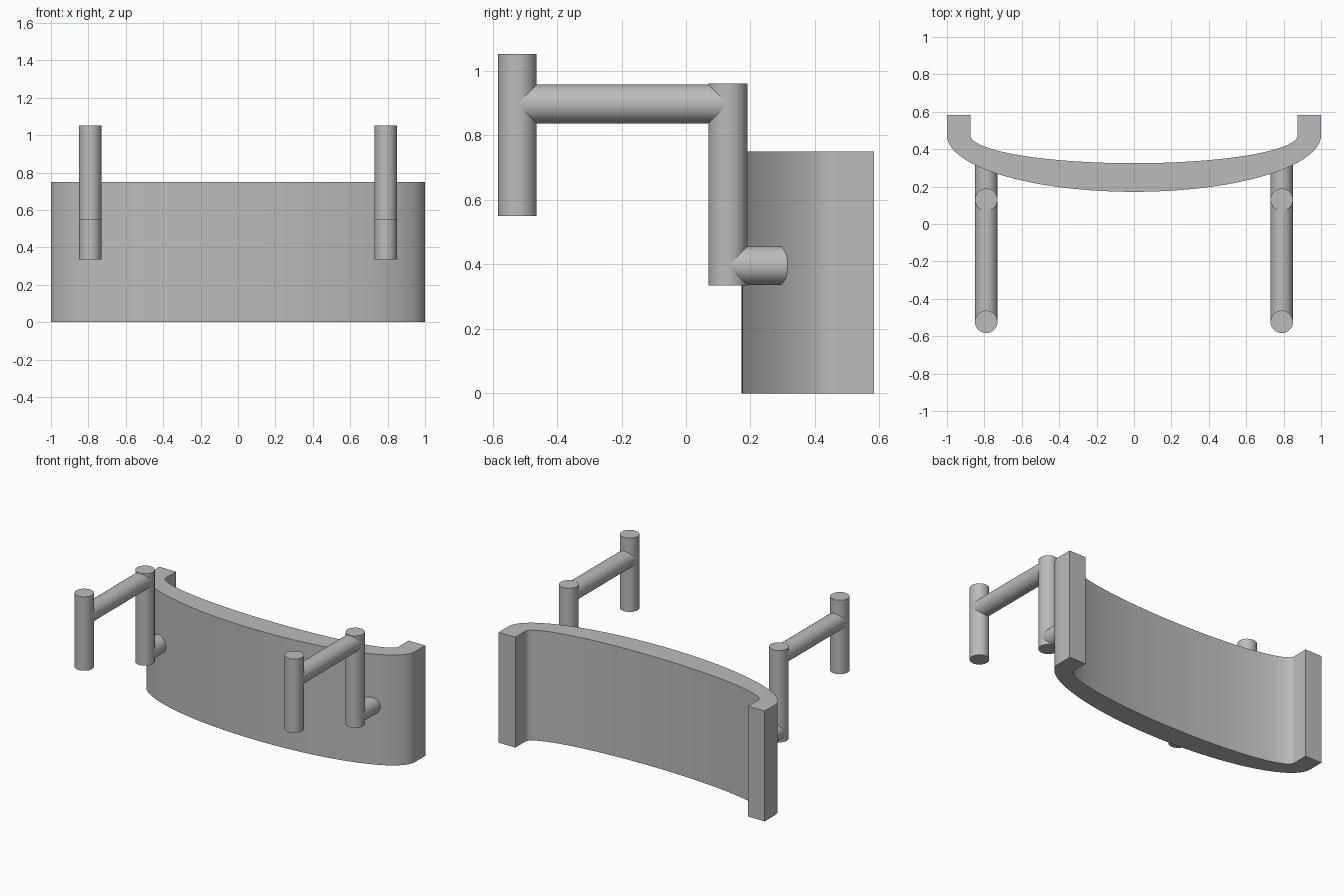
import bpy, bmesh
from math import pi, cos, sin, radians
from mathutils import Vector

cube = bpy.data.objects.get("Cube")
if cube:
    bpy.data.objects.remove(cube, do_unlink=True)

grey = bpy.data.materials.new("plain_grey")
grey.use_nodes = True
COLOUR = (0.5, 0.5, 0.5, 1)
grey.diffuse_color = COLOUR
grey.node_tree.nodes["Principled BSDF"].inputs["Base Color"].default_value = COLOUR


def finish(obj):
    obj.data.materials.append(grey)
    bpy.ops.object.select_all(action='DESELECT')
    obj.select_set(True)
    bpy.context.view_layer.objects.active = obj
    bpy.ops.object.shade_smooth_by_angle(angle=radians(30))


def rod(name, start, end, radius=0.06):
    a, b = Vector(start), Vector(end)
    bpy.ops.mesh.primitive_cylinder_add(vertices=48, radius=radius, depth=(b - a).length,
                                        location=(a + b) / 2)
    obj = bpy.context.object
    obj.name = name
    obj.rotation_euler = (b - a).to_track_quat('Z', 'Y').to_euler()
    finish(obj)


# Curved panel: half-ellipse band with straight returns at the back
CENTRE_Y, BACK_Y, HEIGHT, STEPS = 0.475, 0.583, 0.75, 64


def band_edge(rx, ry):
    arc = [(-rx * cos(pi * i / STEPS), CENTRE_Y - ry * sin(pi * i / STEPS))
           for i in range(STEPS + 1)]
    return [(-rx, BACK_Y)] + arc + [(rx, BACK_Y)]


bm = bmesh.new()
rows = [[[bm.verts.new((x, y, z)) for x, y in band_edge(rx, ry)] for z in (0, HEIGHT)]
        for rx, ry in ((1.0, 0.303), (0.875, 0.15))]
(out_low, out_high), (in_low, in_high) = rows
loop = [out_low, out_high, in_high, in_low]
for a, b in zip(loop, loop[1:] + loop[:1]):
    for i in range(len(a) - 1):
        bm.faces.new((a[i], a[i + 1], b[i + 1], b[i]))
for end in (0, -1):
    bm.faces.new([row[end] for row in loop])
bmesh.ops.recalc_face_normals(bm, faces=bm.faces)
mesh = bpy.data.meshes.new("curved_panel")
bm.to_mesh(mesh)
bm.free()
panel = bpy.data.objects.new("curved_panel", mesh)
bpy.context.collection.objects.link(panel)
finish(panel)

# Rod brackets on each side
FRONT_Y, REAR_Y = -0.523, 0.13
for side, x in (("right", -0.79), ("left", 0.79)):
    rod(side + "_front_post", (x, FRONT_Y, 0.55), (x, FRONT_Y, 1.052))
    rod(side + "_rear_post", (x, REAR_Y, 0.335), (x, REAR_Y, 0.96))
    rod(side + "_cross_rod", (x, FRONT_Y, 0.897), (x, REAR_Y, 0.897))
    rod(side + "_panel_peg", (x, REAR_Y, 0.396), (x, 0.35, 0.396))
